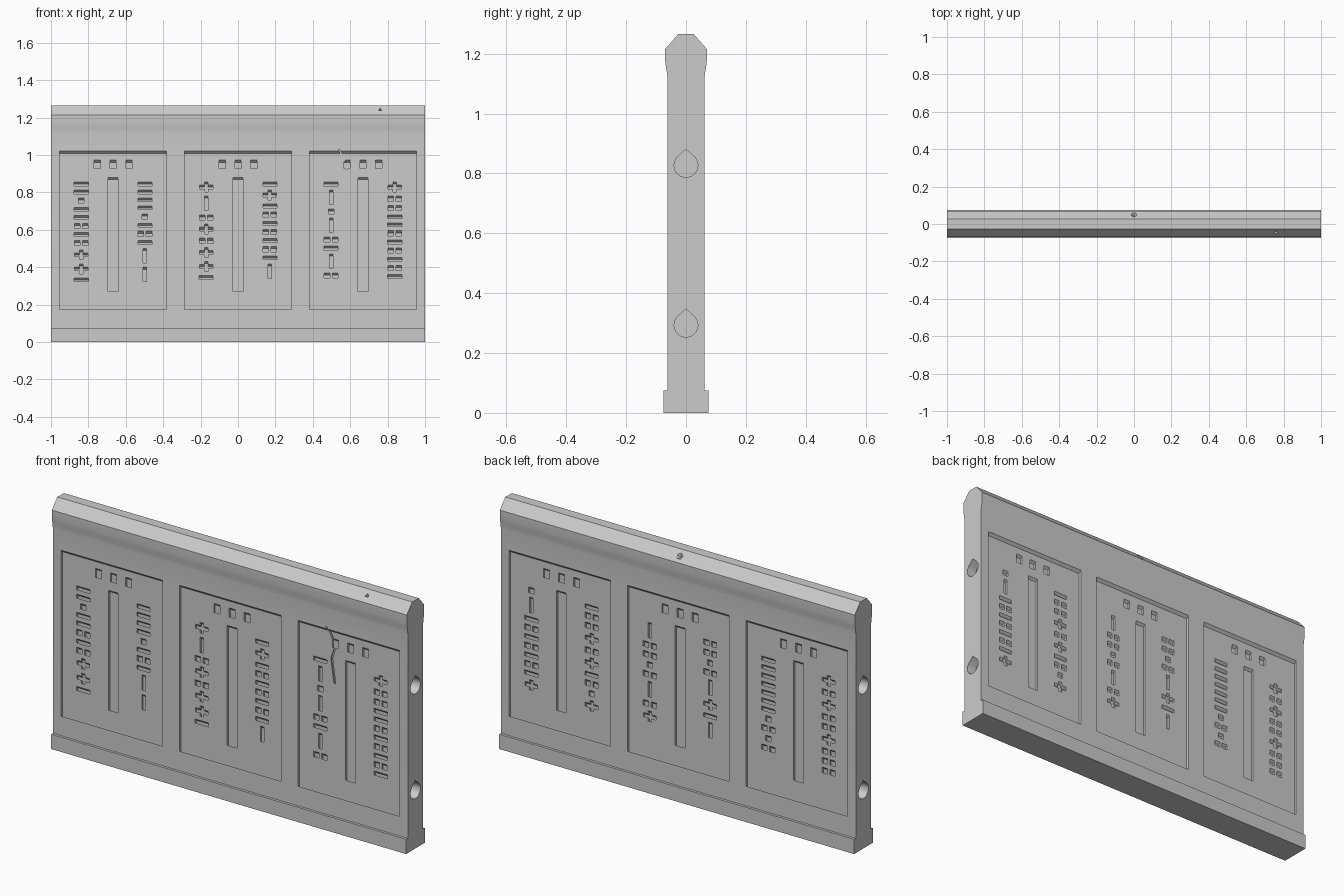
import bpy, bmesh, math
from mathutils import Vector

cube = bpy.data.objects.get("Cube")
if cube:
    bpy.data.objects.remove(cube, do_unlink=True)

SURFACE, FLOOR, PIT = 0.062, 0.049, 0.038   # depths of wall face, panel floor, glyph floor

stone = bpy.data.materials.new("grey_stone")
stone.use_nodes = True
stone.diffuse_color = (0.6, 0.6, 0.6, 1)
stone.node_tree.nodes["Principled BSDF"].inputs["Base Color"].default_value = (0.6, 0.6, 0.6, 1)


def prism(bm, start, end):
    """Closed solid between two matching outlines."""
    a = [bm.verts.new(p) for p in start]
    b = [bm.verts.new(p) for p in end]
    bm.faces.new(a)
    bm.faces.new(b[::-1])
    for i in range(len(a)):
        j = (i + 1) % len(a)
        bm.faces.new((a[j], a[i], b[i], b[j]))


def finish(bm, name):
    bmesh.ops.recalc_face_normals(bm, faces=bm.faces)
    mesh = bpy.data.meshes.new(name)
    bm.to_mesh(mesh)
    bm.free()
    obj = bpy.data.objects.new(name, mesh)
    bpy.context.collection.objects.link(obj)
    mesh.materials.append(stone)
    return obj


def carve(target, bm):
    """Subtract a cutter, then discard it."""
    cutter = finish(bm, "cutter")
    cutter.hide_render = True
    mod = target.modifiers.new("carve", 'BOOLEAN')
    mod.operation, mod.solver, mod.object = 'DIFFERENCE', 'EXACT', cutter
    bpy.context.view_layer.objects.active = target
    bpy.ops.object.modifier_apply(modifier=mod.name)
    bpy.data.objects.remove(cutter, do_unlink=True)


def recess(bm, side, outline, top, bottom, slope=1.0):
    """Pocket in the front (-1) or back (1), sloping downwards as it goes in."""
    def layer(depth):
        return [(-side * u, side * depth, z + slope * (depth - top)) for u, z in outline]
    prism(bm, layer(top + 0.007), layer(bottom))


def rect(u, z_top, width, height):
    w = width / 2
    return [(u - w, z_top - height), (u + w, z_top - height), (u + w, z_top), (u - w, z_top)]


# Wall body: half section mirrored and swept along x
half = [(0.075, 0), (0.075, 0.075), (SURFACE, 0.075), (SURFACE, 1.12), (0.0635, 1.135),
        (0.067, 1.155), (0.0695, 1.175), (0.07, 1.215), (0.026, 1.265)]
section = half + [(-y, z) for y, z in reversed(half)]
bm = bmesh.new()
prism(bm, [(-1, y, z) for y, z in section], [(1, y, z) for y, z in section])
wall = finish(bm, "stone_wall")

# Sunken panels on both faces
CENTRES = (-0.668, 0, 0.668)
bm = bmesh.new()
for side in (-1, 1):
    for u in CENTRES:
        recess(bm, side, rect(u, 1.02, 0.572, 0.845), SURFACE, FLOOR)

# Teardrop sockets in both ends
drop = [(0.04 * math.cos(math.radians(t)), 0.04 * math.sin(math.radians(t)))
        for t in range(-220, 41, 20)] + [(0, 0.054)]
for end in (-1, 1):
    for z in (0.293, 0.827):
        prism(bm, [(end * 1.02, y, z + h) for y, h in drop],
              [(end * 0.95, y, z + h) for y, h in drop])
carve(wall, bm)

# Glyph columns: - bar, : two dots, . one dot, | upright, + cross
HEIGHT = {'-': 0.02, ':': 0.0275, '.': 0.0275, '|': 0.0775, '+': 0.0525}
COLUMNS = {
    -1: (("--.--:-:++-", "----.-:-||"), ("+|:+:++-", "-+-:-:-:-|"),
         ("-|.|:-|:", "+::--:-:-:-")),
    1: ((".|-:-:-:-+", "-::+:+-:.+"), ("|::.:|:+", "::.:|+-|"),
        ("-------.:.:", "+:+::+:::")),
}


def glyph_shapes(kind, u, z):
    h = HEIGHT[kind]
    if kind == '-':
        return [rect(u, z, 0.075, h)]
    if kind == ':':
        return [rect(u + d, z, 0.03, h) for d in (-0.022, 0.022)]
    if kind == '.':
        return [rect(u, z, 0.03, h)]
    if kind == '|':
        return [rect(u, z, 0.02, h)]
    a, b, c = 0.01, 0.036, h / 2
    m = z - c
    quarter = [(b, -a), (b, a), (a, a), (a, c)]
    cross = quarter + [(-x, y) for x, y in reversed(quarter)]
    cross += [(-a, -a), (-a, -c), (a, -c), (a, -a)]
    return [[(u + x, m + y) for x, y in cross]]


bm = bmesh.new()
for side, panels in COLUMNS.items():
    for centre, pair in zip(CENTRES, panels):
        # Long slot and three small windows
        recess(bm, side, rect(centre, 0.88, 0.055, 0.61), FLOOR, PIT)
        for d in (-0.085, 0, 0.085):
            recess(bm, side, rect(centre + d, 0.972, 0.034, 0.045), FLOOR, PIT)
        for offset, text in zip((-0.17, 0.17), pair):
            z = 0.855
            for kind in text:
                for outline in glyph_shapes(kind, centre + offset, z):
                    recess(bm, side, outline, FLOOR, PIT)
                z -= HEIGHT[kind] + 0.0225
carve(wall, bm)

# Thin crack running down the right front panel
path = [(0.54, 1.03), (0.585, 0.94), (0.562, 0.87), (0.58, 0.745)]
outline = [(u - 0.005, z) for u, z in path] + [(u + 0.005, z) for u, z in reversed(path)]
bm = bmesh.new()
recess(bm, -1, outline, FLOOR + 0.01, PIT + 0.003, 0)
carve(wall, bm)

# Chipped notches in the bevelled coping
bm = bmesh.new()
for place, radius, sides in (((0.76, -0.05, 1.245), 0.026, 3), ((0, 0.054, 1.243), 0.045, 5)):
    chip = bmesh.ops.create_cone(bm, cap_ends=True, segments=sides, radius1=0.004,
                                 radius2=radius, depth=0.035)
    normal = Vector((0, math.copysign(1, place[1]), 1))
    turn = normal.to_track_quat('Z', 'Y').to_matrix()
    bmesh.ops.rotate(bm, verts=chip["verts"], matrix=turn)
    bmesh.ops.translate(bm, verts=chip["verts"], vec=place)
carve(wall, bm)

# Smooth the coping flare while keeping carved edges crisp
bpy.ops.object.select_all(action='DESELECT')
wall.select_set(True)
bpy.context.view_layer.objects.active = wall
bpy.ops.object.shade_smooth_by_angle(angle=math.radians(25))
